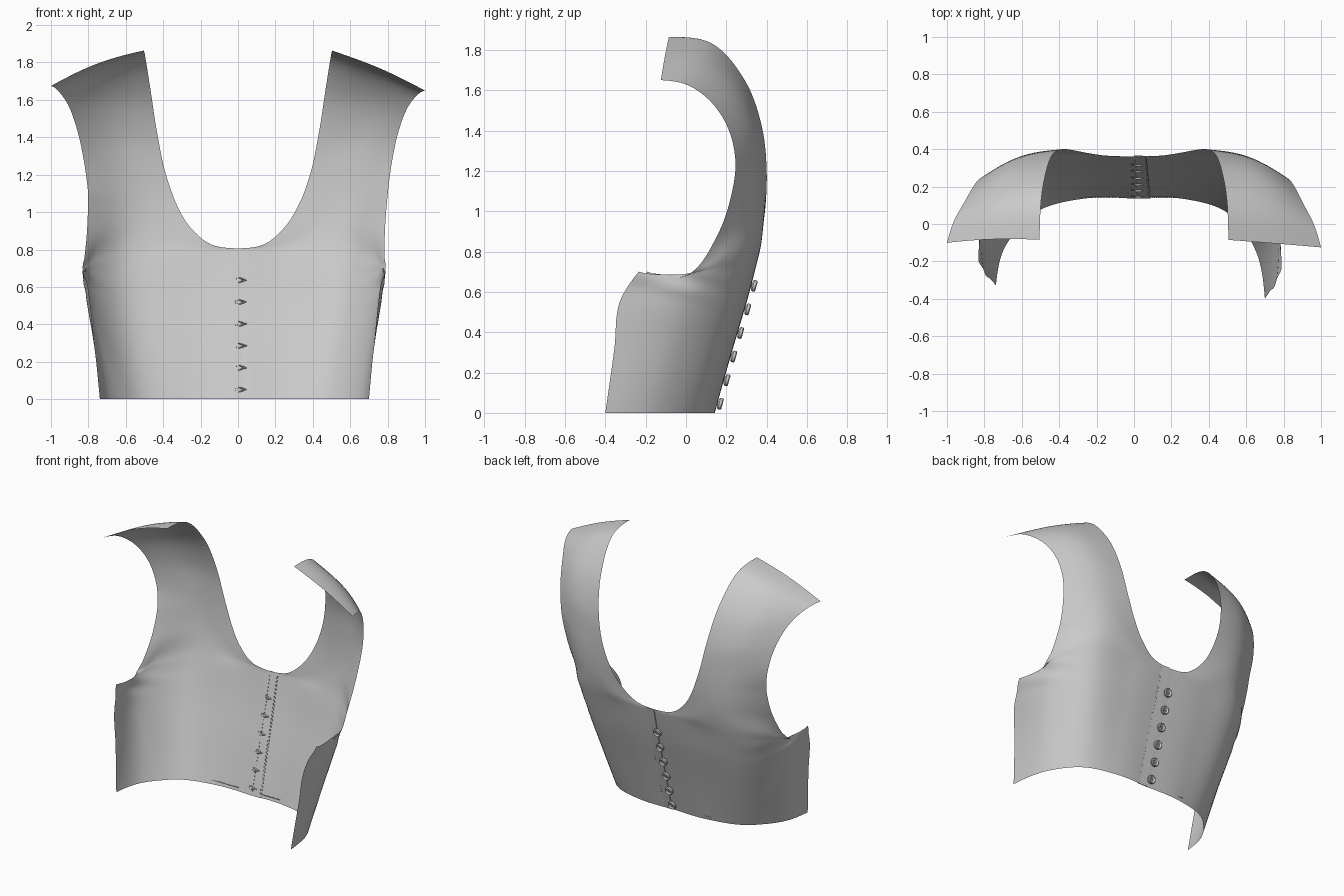
import bpy, bmesh, math
from mathutils import Vector, Matrix

if "Cube" in bpy.data.objects:
    bpy.data.objects.remove(bpy.data.objects["Cube"])

# Cross rows of one half: centre/neck edge -> side/armhole edge
BODY = [
    [(0, .135, 0), (.26, .135, 0), (.5, .06, 0), (.645, -.13, 0), (.70, -.40, 0)],
    [(0, .22, .3), (.28, .22, .3), (.55, .155, .3), (.70, -.04, .31), (.73, -.355, .32)],
    [(0, .308, .6), (.3, .303, .58), (.59, .235, .56), (.742, .03, .54), (.755, -.325, .56)],
    [(0, .36, .806), (.3, .35, .76), (.61, .273, .70), (.757, .07, .65), (.775, -.235, .70)],
    [(.14, .365, .828), (.36, .368, .83), (.61, .303, .79), (.745, .155, .74), (.785, .0, .68)],
]
STRAP = [
    [(.25, .381, .92), (.6, .335, .92), (.785, .16, .89)],
    [(.33, .396, 1.05), (.6, .357, 1.06), (.797, .22, 1.06)],
    [(.385, .40, 1.2), (.61, .36, 1.22), (.82, .245, 1.25)],
    [(.43, .378, 1.41), (.645, .333, 1.42), (.855, .205, 1.42)],
    [(.468, .288, 1.655), (.70, .232, 1.615), (.91, .10, 1.565)],
    [(.497, .12, 1.836), (.755, .07, 1.735), (.965, -.01, 1.632)],
    [(.505, -.085, 1.863), (.765, -.105, 1.766), (1.0, -.125, 1.65)],
]
COLS, SUB, CORNER = 36, 7, 3


def spline(pts, sub, corner=None, w=0):
    """Chord-spaced smooth curve through pts; w sharpens it at the corner index."""
    n, out = len(pts), []
    h = [(b - a).length for a, b in zip(pts, pts[1:])]
    d = [(b - a) / k for a, b, k in zip(pts, pts[1:], h)]

    def mean(i):
        i = min(max(i, 1), n - 2)
        return (d[i-1] * h[i] + d[i] * h[i-1]) / (h[i-1] + h[i])

    def tan(i, ahead):
        free = d[i] * 1.5 - mean(i + 1) * .5 if ahead and i < n - 1 else d[i-1] * 1.5 - mean(i - 1) * .5
        if i in (0, n - 1):
            return free
        return mean(i).lerp(free, w) if i == corner else mean(i)
    for i in range(n - 1):
        ta, tb = tan(i, True) * h[i], tan(i + 1, False) * h[i]
        for k in range(sub):
            t = k / sub
            t2, t3 = t * t, t ** 3
            out.append(pts[i] * (2*t3 - 3*t2 + 1) + ta * (t3 - 2*t2 + t)
                       + pts[i+1] * (3*t2 - 2*t3) + tb * (t3 - t2))
    return out + [pts[-1]]


def resample(row):
    """Even spacing along one cross row."""
    c = spline([Vector(p) for p in row], 24)
    d = [0]
    for a, b in zip(c, c[1:]):
        d.append(d[-1] + (b - a).length)
    out, k = [], 0
    for j in range(COLS + 1):
        s = d[-1] * j / COLS
        while k < len(d) - 2 and d[k+1] < s:
            k += 1
        out.append(c[k].lerp(c[k+1], (s - d[k]) / (d[k+1] - d[k])))
    return out


def finish(name, bm, fix=True):
    if fix:
        bmesh.ops.recalc_face_normals(bm, faces=bm.faces)
    me = bpy.data.meshes.new(name)
    bm.to_mesh(me)
    bm.free()
    ob = bpy.data.objects.new(name, me)
    bpy.context.collection.objects.link(ob)
    bpy.ops.object.select_all(action='DESELECT')
    ob.select_set(True)
    bpy.context.view_layer.objects.active = ob
    bpy.ops.object.shade_smooth_by_angle(angle=math.radians(40))
    return ob


def gauss(v, s):
    return math.exp(-(v / s) ** 2)


rows = [resample(r) for r in BODY + STRAP]
columns = [spline([r[j] for r in rows], SUB, CORNER, (2 * j / COLS - 1) ** 4) for j in range(COLS + 1)]

# Gathered folds at the armpit; keep the centre line on x = 0
for j, col in enumerate(columns):
    for i, p in enumerate(col):
        p.x, p.z = max(p.x, 0), max(p.z, 0)
        if j == 0 and i <= CORNER * SUB:
            p.x = 0
        if p.x > .6:
            p.x += .007 * math.sin(45 * p.z + 14 * p.y) * gauss(p.y, .16) * gauss(p.z - .66, .08)
            p.x += .014 * gauss(p.z - .69, .05) * gauss(p.y + .24, .09)


def left(p):
    """Left half hangs slightly wider and shallower; its shoulder tip sits higher."""
    k = max(0, min(1, (1.1 - p.z) / .4))
    y = p.y * (1 - .18 * k) if p.y < 0 else p.y
    top = max(0, p.z - 1.3) ** 2
    side = max(0, p.x - .5)
    return Vector((-p.x * (1 + .055 * k), y + .4 * top * side, p.z + .4 * top * side))


# Garment shell
bm = bmesh.new()
for fn, flip in ((lambda p: p, 1), (left, -1)):
    grid = [[bm.verts.new(fn(p)) for p in col] for col in columns]
    for a, b in zip(grid, grid[1:]):
        for i in range(len(a) - 1):
            bm.faces.new((a[i], a[i+1], b[i+1], b[i])[::flip])
bmesh.ops.remove_doubles(bm, verts=bm.verts, dist=.0005)
finish("vest_shell", bm, fix=False)

centre = [(p.z, p.y) for p in columns[0][:CORNER * SUB + 1]]


def cloth_y(z):
    for (z0, y0), (z1, y1) in zip(centre, centre[1:]):
        if z <= z1:
            return y0 + (y1 - y0) * (z - z0) / (z1 - z0)
    return centre[-1][1]


# Overlapping button placket on the outside
bm = bmesh.new()
prev = None
for i in range(25):
    z = .806 * i / 24
    y = cloth_y(z) + .001
    edge = .088 - .022 * i / 24
    inner = .012 - .012 * i / 24
    ring = [bm.verts.new((x, y + dy, z)) for x, dy in ((inner, 0), (inner, .006), (edge, .003), (edge, 0))]
    if prev:
        for k in range(4):
            bm.faces.new((prev[k], prev[(k+1) % 4], ring[(k+1) % 4], ring[k]))
    else:
        bm.faces.new(ring)
    prev = ring
bm.faces.new(prev)
finish("button_placket", bm)

# Stitch lines along the placket and above the hem
bm = bmesh.new()


def dash(x, y, z, sx, sz):
    bmesh.ops.create_cube(bm, size=1, matrix=Matrix.Translation((x, y, z)) @ Matrix.Diagonal((sx, .008, sz, 1)))


for i in range(32):
    z = .03 + .024 * i
    dash(.078 - .022 * z, cloth_y(z) + .001, z, .002, .010)
    dash(.016 - .014 * z, cloth_y(z) + .001, z, .002, .010)
for i in range(14):
    dash(-.10 - .015 * i, cloth_y(.025), .025, .006, .002)
    dash(.10 + .010 * i, cloth_y(.025), .025, .005, .002)
finish("stitches", bm)

# Buttons: dished disc on a shank, with the thread knot on the inside
PROFILE = [(0, .022), (.012, .021), (.018, .027), (.024, .029), (.029, .024),
           (.029, .012), (.022, .006), (.009, .004), (.008, -.006)]
for n in range(6):
    z = .05 + .117 * n
    out = Vector((0, 1, -.28)).normalized()
    place = Matrix.Translation((-.008, cloth_y(z) + .004, z)) @ out.to_track_quat('Z', 'Y').to_matrix().to_4x4()
    bm = bmesh.new()
    vs = [bm.verts.new((r, 0, h)) for r, h in PROFILE]
    es = [bm.edges.new(e) for e in zip(vs, vs[1:])]
    bmesh.ops.spin(bm, geom=vs + es, axis=(0, 0, 1), cent=(0, 0, 0), steps=24, angle=2 * math.pi)
    bmesh.ops.remove_doubles(bm, verts=bm.verts, dist=.0003)
    for s in (-1, 1):
        bmesh.ops.create_uvsphere(bm, u_segments=8, v_segments=6, radius=.004,
                                  matrix=Matrix.Translation((s * .005, 0, .022)))
    bmesh.ops.transform(bm, matrix=place, verts=bm.verts)
    finish(f"button_{n + 1}", bm)

    bm = bmesh.new()
    for tilt, dz in ((.35, .007), (-.35, -.004)):
        m = (Matrix.Translation((.024, cloth_y(z) - .006, z + dz)) @ Matrix.Rotation(tilt, 4, 'Y')
             @ Matrix.Diagonal((.026, .006, .004, 1)))
        bmesh.ops.create_uvsphere(bm, u_segments=10, v_segments=6, radius=1, matrix=m)
    finish(f"thread_knot_{n + 1}", bm)
